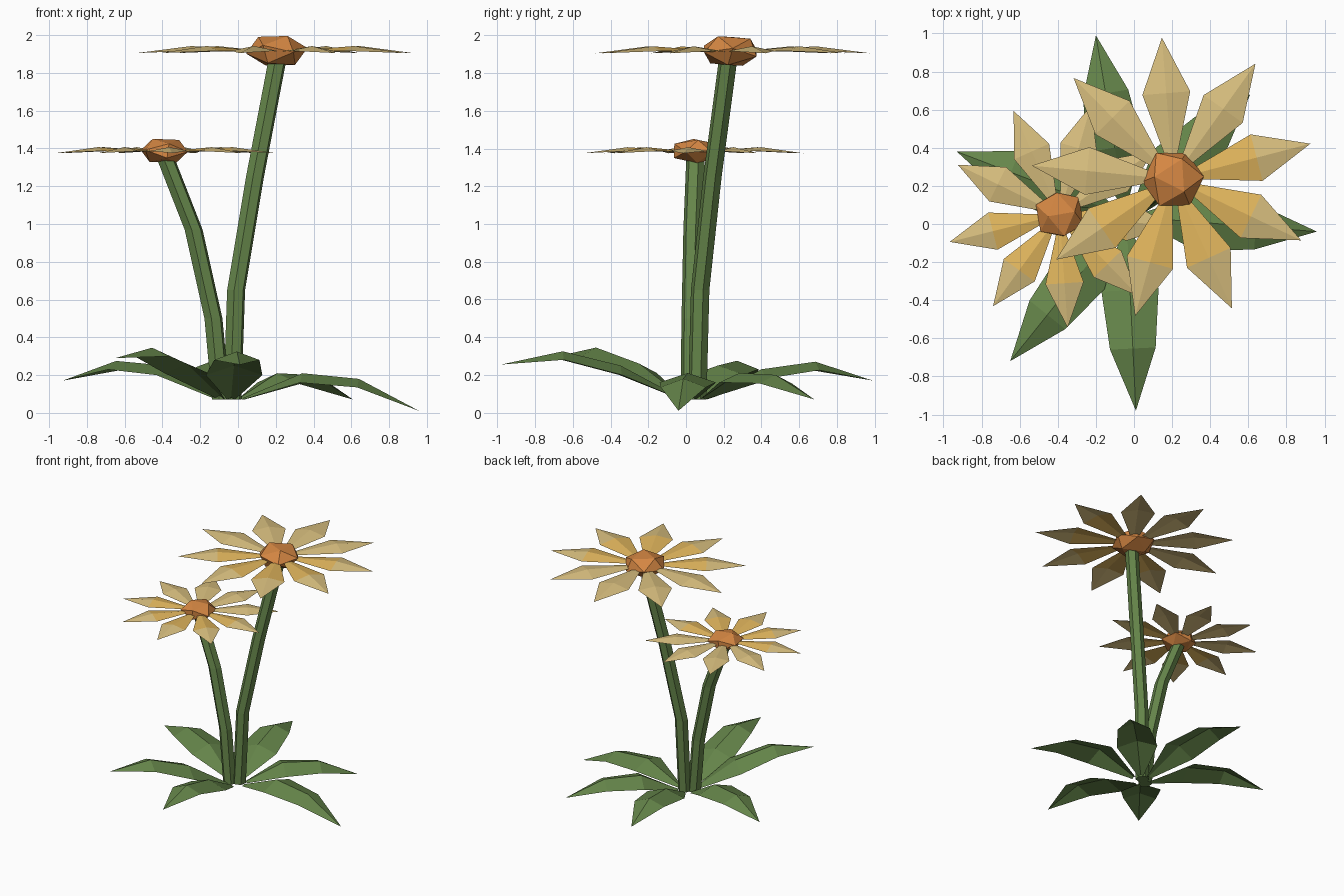
import bpy, bmesh, math
from mathutils import Vector, Euler

if "Cube" in bpy.data.objects:
    bpy.data.objects.remove(bpy.data.objects["Cube"])


def material(name, rgb):
    m = bpy.data.materials.new(name)
    m.diffuse_color = (*rgb, 1)
    m.use_nodes = True
    m.node_tree.nodes["Principled BSDF"].inputs["Base Color"].default_value = m.diffuse_color
    return m


GREEN = material("leaf green", (0.13, 0.235, 0.068))
TAN = material("pale petal", (0.69, 0.52, 0.21))
YELLOW = material("golden petal", (0.76, 0.47, 0.11))
ORANGE = material("orange centre", (0.66, 0.24, 0.055))


def finish(name, bm, *mats):
    me = bpy.data.meshes.new(name)
    bm.to_mesh(me)
    bm.free()
    for m in mats:
        me.materials.append(m)
    ob = bpy.data.objects.new(name, me)
    bpy.context.collection.objects.link(ob)
    return ob


def blade(bm, origin, angle, sections, tip):
    """Ridged blade: sections are (radius, half width, ridge z, edge drop)."""
    out = Vector((math.cos(angle), math.sin(angle), 0))
    side = Vector((-out.y, out.x, 0))
    rows = []
    for r, w, z, drop in sections:
        c = Vector(origin) + out * r
        rows.append([bm.verts.new(c + side * s * w + Vector((0, 0, z - abs(s) * drop)))
                     for s in (-1, 0, 1)])
    end = bm.verts.new(Vector(origin) + out * tip[0] + Vector((0, 0, tip[1])))
    faces = []
    for a, b in zip(rows, rows[1:]):
        for i in (0, 1):
            faces.append(bm.faces.new((a[i], b[i], b[i + 1], a[i + 1])))
    for i in (0, 1):
        bm.faces.new((rows[-1][i], end, rows[-1][i + 1]))
    return out, faces


def stem(name, points, radius, sides=6):
    bm = bmesh.new()
    rings = []
    for p in points:
        rings.append([bm.verts.new(Vector(p) + Vector((radius * math.cos(a), radius * math.sin(a), 0)))
                      for a in (math.tau * (i + 0.3) / sides for i in range(sides))])
    for a, b in zip(rings, rings[1:]):
        for i in range(sides):
            j = (i + 1) % sides
            bm.faces.new((a[i], a[j], b[j], b[i]))
    bm.faces.new(rings[0][::-1])
    bm.faces.new(rings[-1])
    finish(name, bm, GREEN)


def flower(name, centre, length, start, core, tilt):
    # Nine ridged petals; the inner parts on the front side are golden
    bm = bmesh.new()
    k = length / 0.74
    for i in range(9):
        out, inner = blade(bm, centre, math.radians(start + 40 * i),
                           [(0.10 * k, 0.025 * k, 0.0, 0.005),
                            (0.45 * k, 0.125 * k, 0.025 * k, 0.025 * k)],
                           (length, -0.012))
        if out.x * 0.2 - out.y > -0.1:
            for f in inner:
                f.material_index = 1
    finish(name + "_petals", bm, TAN, YELLOW)
    # Faceted centre
    bm = bmesh.new()
    bmesh.ops.create_icosphere(bm, subdivisions=1, radius=1)
    bmesh.ops.rotate(bm, verts=bm.verts, matrix=Euler(tilt).to_matrix())
    for v in bm.verts:
        v.co = Vector((v.co.x * core[0], v.co.y * core[0], v.co.z * core[1])) + Vector(centre)
    finish(name + "_centre", bm, ORANGE)


# Stems
stem("tall_stem", [(-0.03, 0.06, 0.07), (-0.01, 0.075, 0.65),
                   (0.09, 0.14, 1.25), (0.205, 0.22, 1.85)], 0.05)
stem("short_stem", [(-0.09, 0.02, 0.07), (-0.13, 0.025, 0.5),
                    (-0.235, 0.035, 0.97), (-0.38, 0.05, 1.34)], 0.05)

# Flower heads
flower("tall_flower", (0.205, 0.235, 1.917), 0.745, 14.5, (0.165, 0.092), (0.5, 0.25, 0.3))
flower("short_flower", (-0.39, 0.05, 1.387), 0.595, 34, (0.135, 0.072), (0.4, 0.5, 0.9))

# Ground leaves: tip x, y, z then ridge heights along the blade
leaves = [(0.96, -0.04, 0.01, 0.21, 0.18), (0.61, 0.68, 0.07, 0.21, 0.20),
          (-0.20, 0.99, 0.17, 0.23, 0.27), (-0.93, 0.38, 0.17, 0.25, 0.275),
          (-0.65, -0.72, 0.29, 0.26, 0.345), (0.01, -0.98, 0.255, 0.25, 0.325)]
base = Vector((-0.04, 0.04, 0))
bm = bmesh.new()
for x, y, z, z1, z2 in leaves:
    d = Vector((x, y, 0)) - base
    n = d.length
    blade(bm, base, math.atan2(d.y, d.x),
          [(0.07, 0.02, 0.08, 0.01), (0.38 * n, 0.15, z1, 0.05),
           (0.68 * n, 0.12, z2, 0.045)], (n, z))
finish("ground_leaves", bm, GREEN)
